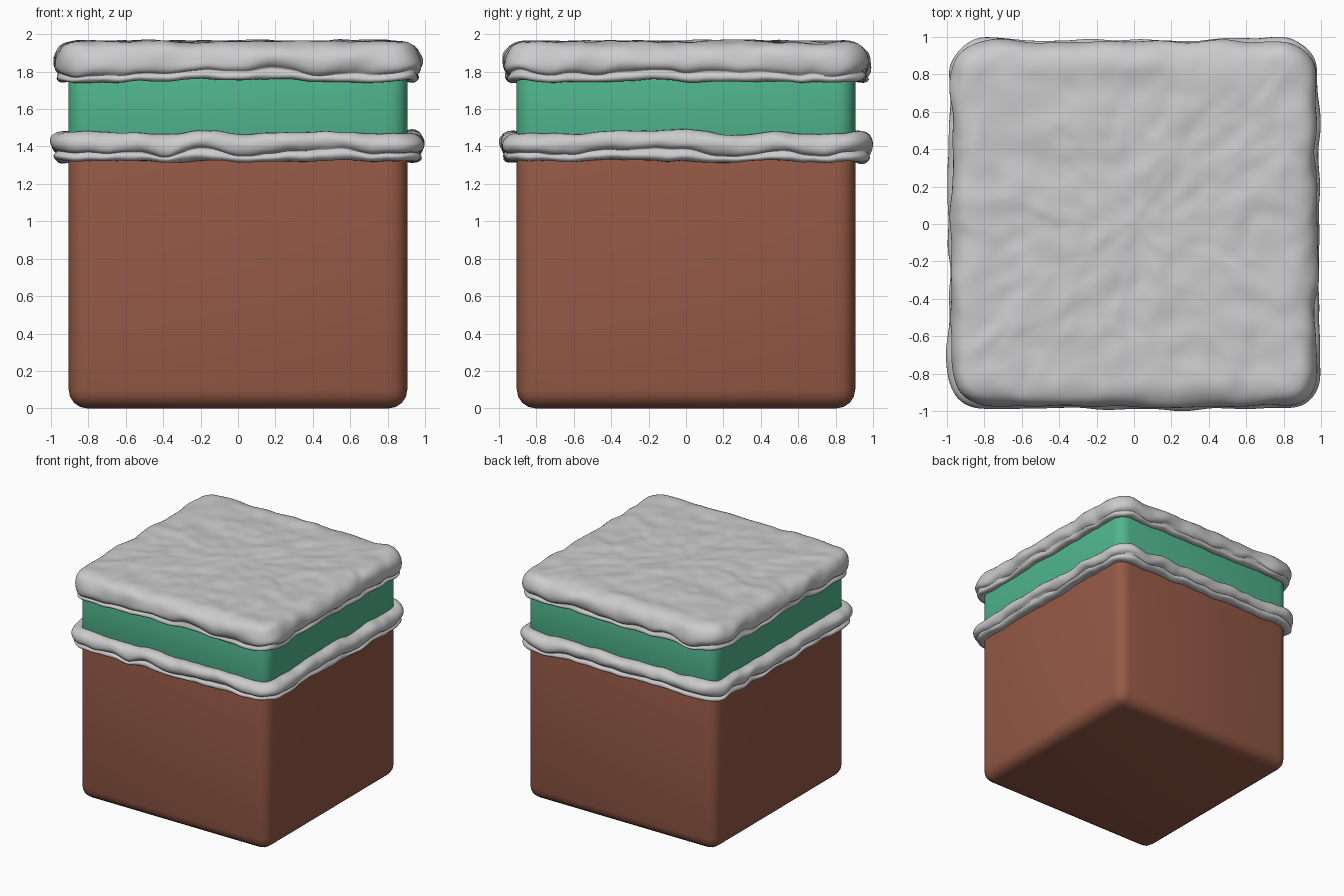
import bpy, bmesh, math
from mathutils import Vector, noise

if "Cube" in bpy.data.objects:
    bpy.data.objects.remove(bpy.data.objects["Cube"])


def material(name, rgb):
    m = bpy.data.materials.new(name)
    m.diffuse_color = (*rgb, 1)
    m.use_nodes = True
    m.node_tree.nodes["Principled BSDF"].inputs["Base Color"].default_value = m.diffuse_color
    return m


def block(name, z0, z1, mat):
    bpy.ops.mesh.primitive_cube_add(size=1, location=(0, 0, (z0 + z1) / 2))
    ob = bpy.context.object
    ob.name = name
    ob.scale = (1.81, 1.81, z1 - z0)
    bpy.ops.object.transform_apply(location=False, rotation=False, scale=True)
    bev = ob.modifiers.new("bevel", 'BEVEL')
    bev.width = 0.1
    bev.segments = 4
    ob.data.materials.append(mat)
    bpy.ops.object.shade_smooth()


def outline(h, r, side=44, corner=7):
    """Rounded square of half-width h and corner radius r."""
    pts, c = [], h - r
    for q in range(4):
        ca, sa = round(math.cos(q * math.pi / 2)), round(math.sin(q * math.pi / 2))
        local = [(h, -c + 2 * c * i / side) for i in range(side)]
        for i in range(corner):
            a = math.pi / 2 * i / corner
            local.append((c + r * math.cos(a), c + r * math.sin(a)))
        pts += [(x * ca - y * sa, x * sa + y * ca) for x, y in local]
    return pts


def icing(name, profile, seed):
    """Lumpy slab: profile rows are (half-width, z, drip amount)."""
    zb, zt = profile[0][1], profile[-1][1]
    h0, h1 = profile[0][0], profile[-1][0]
    inner = [i / 22 for i in range(1, 22)]
    rows = ([(h0 * t, zb, 0) for t in inner[::3]] + profile
            + [(h1 * t, zt, 0) for t in reversed(inner)])
    off = Vector((seed, seed * 1.7, 0))
    bm = bmesh.new()
    rings = []
    for h, z, drip in rows:
        r = min(max(0.17 - (0.97 - h), 0.06), h * 0.5)
        ring = []
        for x, y in outline(h, r):
            p = Vector((x, y, z))
            d = noise.noise_vector(Vector((x * 5, y * 5, z * 7)) + off) * 0.026
            fine = noise.noise(Vector((x * 11, y * 11, z * 11)) + off) * 0.010
            wave = noise.noise(Vector((x * 4.5, y * 4.5, 3)) + off) * drip
            ring.append(bm.verts.new(p + Vector((d.x, d.y, d.z * 0.5 + fine + wave))))
        rings.append(ring)
    n = len(rings[0])
    for a, b in zip(rings, rings[1:]):
        for i in range(n):
            j = (i + 1) % n
            bm.faces.new((a[i], a[j], b[j], b[i]))
    for ring, z in ((rings[0], zb), (rings[-1], zt)):
        c = bm.verts.new((0, 0, z))
        for i in range(n):
            bm.faces.new((ring[i], ring[(i + 1) % n], c))
    bmesh.ops.recalc_face_normals(bm, faces=bm.faces)
    me = bpy.data.meshes.new(name)
    bm.to_mesh(me)
    bm.free()
    me.shade_smooth()
    ob = bpy.data.objects.new(name, me)
    bpy.context.collection.objects.link(ob)
    ob.modifiers.new("smooth", 'SUBSURF').levels = 1
    ob.modifiers["smooth"].render_levels = 1


# Coloured body blocks
block("brown_base", 0, 1.46, material("brown", (0.30, 0.10, 0.06)))
block("green_layer", 1.37, 1.85, material("green", (0.08, 0.47, 0.27)))

# Lower icing band: thin bottom lip under a fat rounded lobe
icing("lower_icing", [
    (0.86, 1.335, 0), (0.91, 1.32, .01), (0.945, 1.318, .015), (0.972, 1.335, .015),
    (0.972, 1.355, .02), (0.945, 1.368, .04), (0.965, 1.37, .045), (0.985, 1.392, .04),
    (0.99, 1.425, .03), (0.978, 1.455, .025), (0.95, 1.474, .02), (0.91, 1.478, .02),
    (0.86, 1.46, 0)], 11.3)

# Top icing slab
icing("top_icing", [
    (0.86, 1.77, 0), (0.90, 1.752, .01), (0.935, 1.745, .015), (0.958, 1.758, .015),
    (0.962, 1.778, .02), (0.94, 1.795, .04), (0.958, 1.798, .045), (0.976, 1.822, .04),
    (0.976, 1.86, .02), (0.965, 1.90, .01), (0.94, 1.934, 0), (0.90, 1.953, 0),
    (0.85, 1.961, 0)], 4.6)
